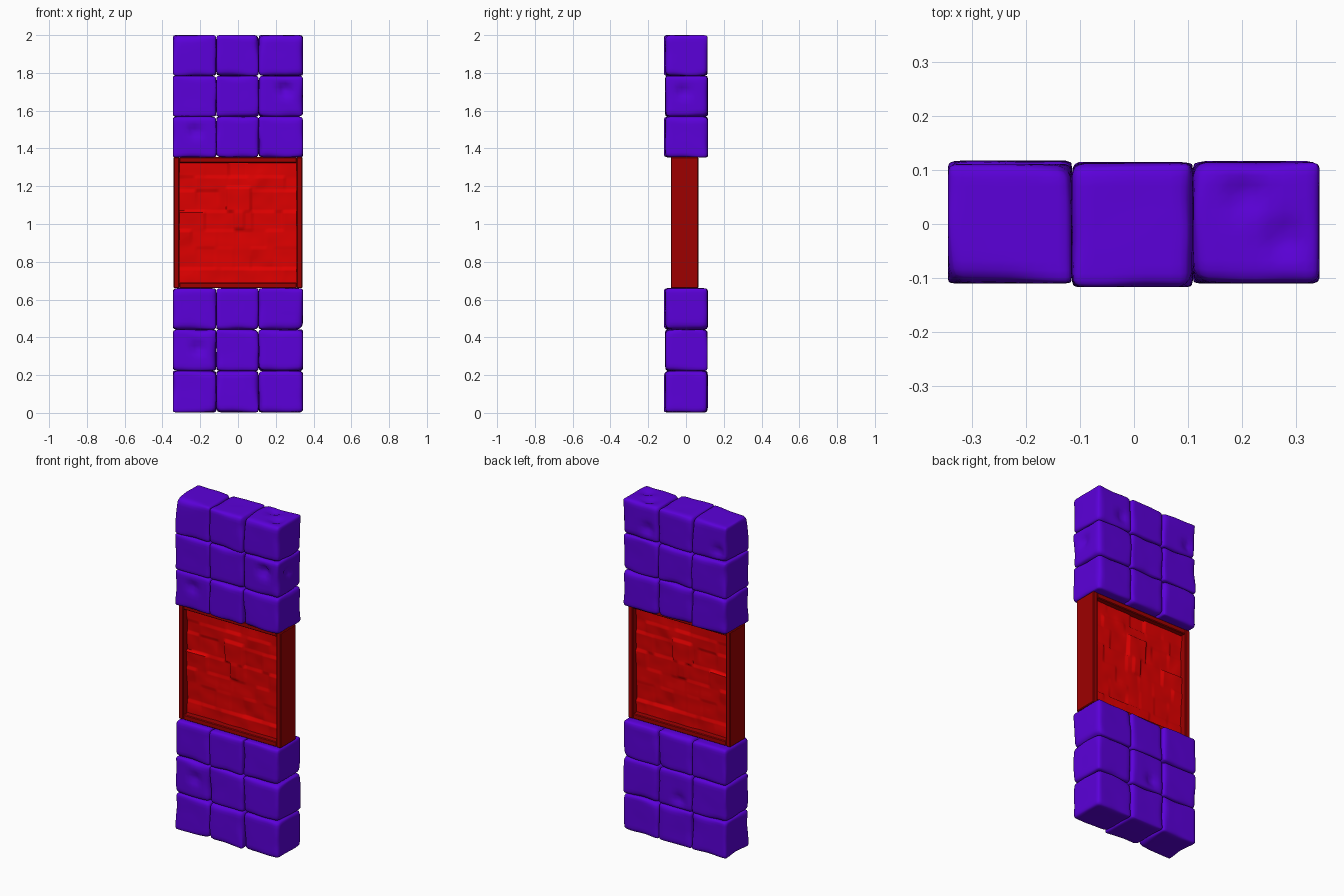
import bpy, bmesh, math, random
from mathutils import Vector, noise

random.seed(7)
if "Cube" in bpy.data.objects:
    bpy.data.objects.remove(bpy.data.objects["Cube"])


def material(name, rgb):
    m = bpy.data.materials.new(name)
    m.use_nodes = True
    m.diffuse_color = (*rgb, 1)
    m.node_tree.nodes["Principled BSDF"].inputs["Base Color"].default_value = (*rgb, 1)
    return m


purple = material("purple_stone", (0.105, 0, 0.7))
bright_red = material("bright_red_panel", (0.76, 0, 0))
dark_red = material("dark_red_frame", (0.34, 0, 0))


def finish(name, bm, mat, angle=40):
    me = bpy.data.meshes.new(name)
    bm.to_mesh(me)
    bm.free()
    me.materials.append(mat)
    ob = bpy.data.objects.new(name, me)
    bpy.context.collection.objects.link(ob)
    bpy.ops.object.select_all(action="DESELECT")
    ob.select_set(True)
    bpy.context.view_layer.objects.active = ob
    bpy.ops.object.shade_smooth_by_angle(angle=math.radians(angle))
    return ob


def stone(name, lo, hi, dents):
    """Worn block: rounded box with uneven edges and a few chips."""
    bm = bmesh.new()
    bmesh.ops.create_cube(bm, size=2)
    bmesh.ops.subdivide_edges(bm, edges=bm.edges[:], cuts=13, use_grid_fill=True)
    centre, half = (lo + hi) / 2, (hi - lo) / 2
    seed = Vector([random.uniform(-50, 50) for _ in range(3)])
    chips = []
    for axis, sign in dents:
        p = Vector([random.uniform(-0.6, 0.6) * h for h in half])
        p[axis] = sign * half[axis]
        chips.append((p, axis, sign))
    for v in bm.verts:
        # crowd the grid toward the edges, then round them by a varying amount
        p = Vector([math.sin(c * math.pi / 2) * h for c, h in zip(v.co, half)])
        radius = 0.022 + 0.02 * noise.noise(p * 8 + seed)
        core = Vector([max(-h + radius, min(h - radius, c)) for c, h in zip(p, half)])
        out = p - core
        if out.length > 1e-6:
            p = core + out.normalized() * min(radius, out.length)
        # shallow inward wear
        p *= 1 - 0.02 * max(0, noise.noise(p * 10 + seed))
        for c, axis, sign in chips:
            p[axis] -= sign * 0.02 * math.exp(-((p - c).length / 0.028) ** 2)
        v.co = centre + p
    return finish(name, bm, purple, 50)


# Stone columns: three by three above and below the panel
columns = [(-0.345, -0.115), (-0.115, 0.109), (0.109, 0.344)]
chipped = {("lower", 1, 0): [(1, -1)], ("lower", 1, 1): [(1, 1)],
           ("upper", 1, 2): [(1, -1), (1, -1), (0, 1)], ("upper", 0, 0): [(1, -1)],
           ("upper", 2, 2): [(2, 1), (2, 1), (1, 1)], ("upper", 2, 0): [(1, 1)]}
for part, base, height in (("lower", 0.003, 0.219), ("upper", 1.353, 0.2157)):
    for row in range(3):
        for col, (x0, x1) in enumerate(columns):
            front = -0.11 - (0.007 if col == 1 and row != 1 else 0)
            z = base + row * height
            stone(f"{part}_stone_{row + 1}_{col + 1}", Vector((x0, front, z)),
                  Vector((x1, 0.115 + random.uniform(-0.004, 0.004), z + height)),
                  chipped.get((part, row, col), []))

# Dark red frame: square ring with softened edges
W, Z0, Z1, RIM = 0.341, 0.66, 1.354, 0.03
Y0, Y1 = -0.08, 0.065


def bar(name, lo, hi):
    bm = bmesh.new()
    bmesh.ops.create_cube(bm, size=1)
    for v in bm.verts:
        v.co = Vector([(a + b) / 2 + c * (b - a) for a, b, c in zip(lo, hi, v.co)])
    bmesh.ops.bevel(bm, geom=bm.edges[:], offset=0.004, segments=1, affect="EDGES")
    return finish(name, bm, dark_red, 30)


for side, s in (("left", 1), ("right", -1)):
    xs = sorted((s * W, s * (W - RIM)))
    bar(f"frame_{side}", (xs[0], Y0, Z0), (xs[1], Y1, Z1))
bar("frame_bottom", (-W + RIM, Y0 + 0.002, Z0), (W - RIM, Y1 - 0.002, Z0 + RIM))
bar("frame_top", (-W + RIM, Y0 + 0.002, Z1 - RIM), (W - RIM, Y1 - 0.002, Z1))

# Recessed panel with overlapping worn slabs in shallow relief on both faces
PW, PH = W - RIM + 0.004, (Z1 - Z0) / 2 - RIM + 0.004
slabs = []
z = -PH
while z < PH:
    h = random.uniform(0.07, 0.12)
    x = -PW - random.uniform(0, 0.08)
    while x < PW:
        w = random.uniform(0.09, 0.18)
        slabs.append((x, x + w, z, z + h, random.uniform(0, 0.01), random.uniform(0, 0.1)))
        x += w
    z += h
# central keystone with a short stem
slabs += [(-0.06, 0.07, 0.06, 0.19, 0.016, 0.03), (-0.02, 0.03, -0.03, 0.06, 0.014, 0.05)]


def relief(x, z):
    d = 0
    for x0, x1, z0, z1, lift, tilt in slabs:
        if x0 <= x < x1 and z0 <= z < z1:
            d = lift + tilt * (z - (z0 + z1) / 2)
    return d + 0.004 * noise.noise(Vector((x * 12, z * 12, 3)))


for face, sign, depth in (("front", -1, 0.036), ("back", 1, 0.022)):
    bm = bmesh.new()
    bmesh.ops.create_grid(bm, x_segments=70, y_segments=70, size=1)
    for v in bm.verts:
        x, z = v.co.x * PW, v.co.y * PH
        v.co = Vector((x, sign * (depth + relief(x, z)), z + (Z0 + Z1) / 2))
    # each sheet faces outward
    bmesh.ops.recalc_face_normals(bm, faces=bm.faces[:])
    if sum(f.normal.y for f in bm.faces) * sign < 0:
        bmesh.ops.reverse_faces(bm, faces=bm.faces[:])
    finish(f"panel_{face}", bm, bright_red, 60)
